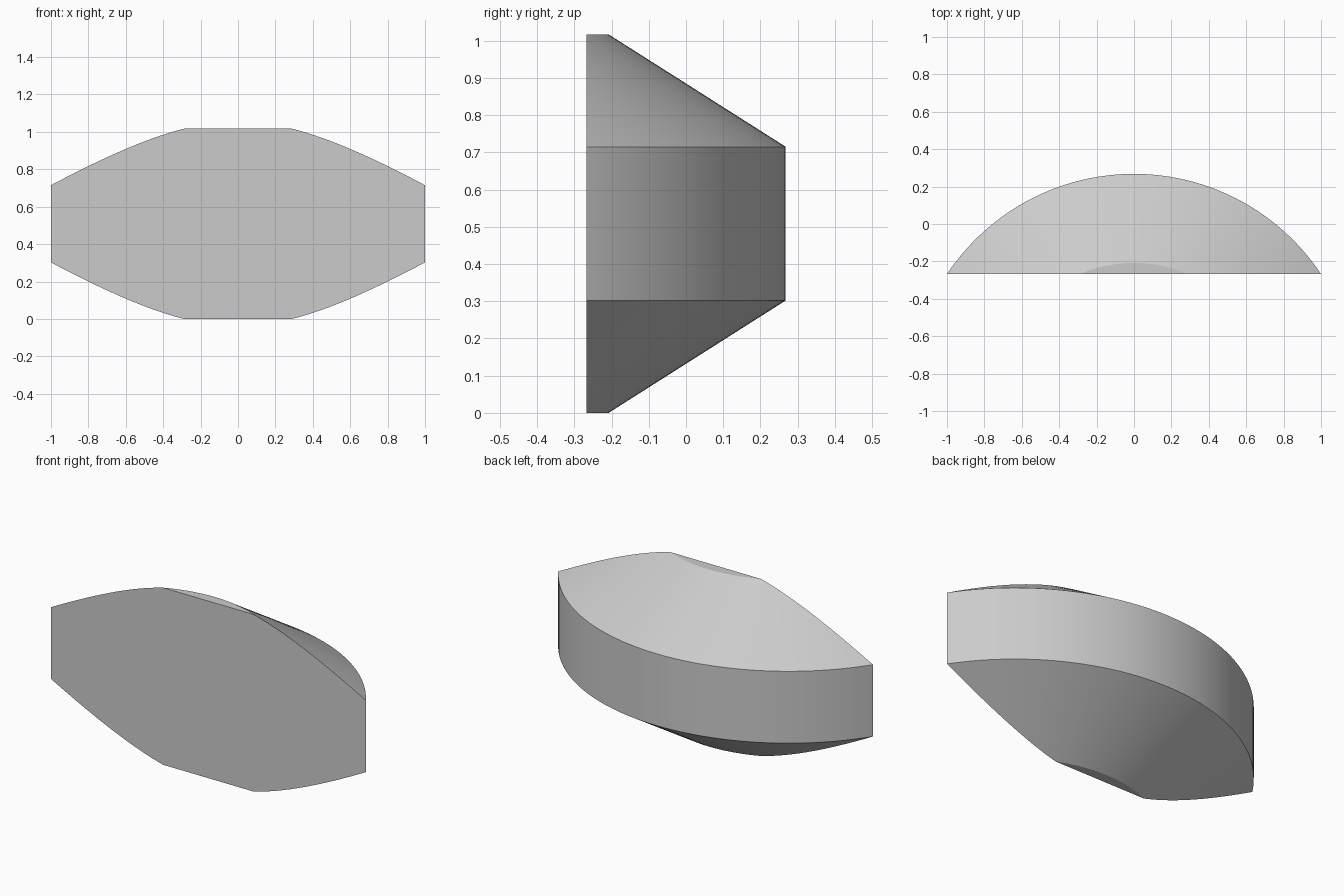
import bpy, bmesh, math
from mathutils import Vector

cube = bpy.data.objects.get("Cube")
if cube:
    bpy.data.objects.remove(cube, do_unlink=True)

# Disc with bevelled rims, of which only a slice is kept
FRONT, BACK = -0.268, 0.268
DEPTH = BACK - FRONT
RADIUS = (1 + DEPTH ** 2) / (2 * DEPTH)   # chord of length 2
CENTRE_Y = BACK - RADIUS
RIM = -0.208 - CENTRE_Y                   # radius of the flat caps
SEGMENTS = 160
profile = [(RIM, 0), (RADIUS, 0.302), (RADIUS, 0.715), (RIM, 1.017)]

grey = bpy.data.materials.new("light_grey")
grey.use_nodes = True
colour = (0.6, 0.6, 0.6, 1)
grey.diffuse_color = colour
grey.node_tree.nodes["Principled BSDF"].inputs["Base Color"].default_value = colour

# Lathe the profile around the disc axis
bm = bmesh.new()
rings = []
for r, z in profile:
    ring = []
    for i in range(SEGMENTS):
        a = math.tau * i / SEGMENTS
        ring.append(bm.verts.new((r * math.cos(a), CENTRE_Y + r * math.sin(a), z)))
    rings.append(ring)
for low, high in zip(rings, rings[1:]):
    for i in range(SEGMENTS):
        j = (i + 1) % SEGMENTS
        bm.faces.new((low[i], low[j], high[j], high[i]))
bm.faces.new(rings[0][::-1])
bm.faces.new(rings[-1])

# Slice off the segment and close its flat front
cut = bmesh.ops.bisect_plane(bm, geom=bm.verts[:] + bm.edges[:] + bm.faces[:],
                             plane_co=Vector((0, FRONT, 0)),
                             plane_no=Vector((0, -1, 0)), clear_outer=True)
edges = [e for e in cut["geom_cut"] if isinstance(e, bmesh.types.BMEdge)]
bmesh.ops.contextual_create(bm, geom=edges)
bmesh.ops.recalc_face_normals(bm, faces=bm.faces[:])

mesh = bpy.data.meshes.new("bevelled_disc_segment")
bm.to_mesh(mesh)
bm.free()
mesh.materials.append(grey)
segment = bpy.data.objects.new("bevelled_disc_segment", mesh)
bpy.context.collection.objects.link(segment)

# Smooth curved walls, crisp rims
bpy.ops.object.select_all(action='DESELECT')
segment.select_set(True)
bpy.context.view_layer.objects.active = segment
bpy.ops.object.shade_smooth_by_angle(angle=math.radians(25))
